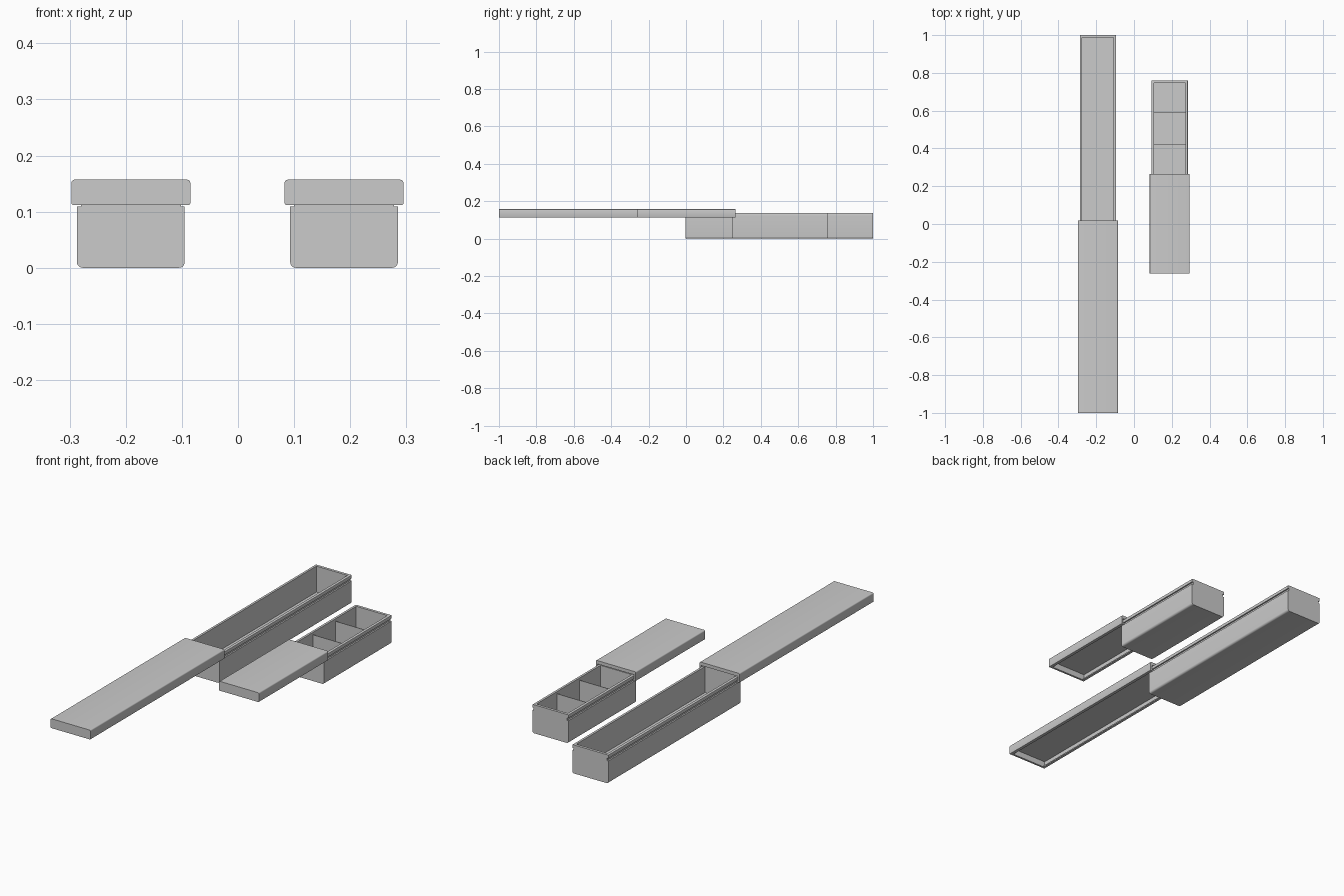
import bpy, bmesh, math

if "Cube" in bpy.data.objects:
    bpy.data.objects.remove(bpy.data.objects["Cube"])


def arc(cx, cz, r, a0, a1, n=5):
    """Points of a rounded profile corner, angles in degrees."""
    return [(cx + r * math.cos(math.radians(a0 + (a1 - a0) * i / n)),
             cz + r * math.sin(math.radians(a0 + (a1 - a0) * i / n))) for i in range(n + 1)]


def mirrored(half):
    """Close a right-hand half profile by mirroring it across x = 0."""
    return half + [(-x, z) for x, z in reversed(half)]


def extrude(bm, profile, cx, y0, y1):
    front = bm.faces.new([bm.verts.new((cx + x, y0, z)) for x, z in profile])
    res = bmesh.ops.extrude_face_region(bm, geom=[front], use_keep_orig=True)
    verts = [v for v in res["geom"] if isinstance(v, bmesh.types.BMVert)]
    bmesh.ops.translate(bm, verts=verts, vec=(0, y1 - y0, 0))


def make(name, parts):
    bm = bmesh.new()
    for profile, cx, y0, y1 in parts:
        extrude(bm, profile, cx, y0, y1)
    bmesh.ops.recalc_face_normals(bm, faces=bm.faces)
    me = bpy.data.meshes.new(name)
    bm.to_mesh(me)
    bm.free()
    ob = bpy.data.objects.new(name, me)
    bpy.context.collection.objects.link(ob)
    bpy.ops.object.select_all(action='DESELECT')
    ob.select_set(True)
    bpy.context.view_layer.objects.active = ob
    bpy.ops.object.shade_smooth_by_angle(angle=math.radians(30))
    return ob


W, H, T = 0.096, 0.137, 0.013      # tray half width, height, wall
FLOOR = 0.012
IN = W - T

# tray channel with a sliding groove along each long side
tray = mirrored(arc(W - 0.01, 0.01, 0.01, -90, 0) + [
    (W, 0.109), (W - 0.007, 0.109), (W - 0.007, 0.121), (W, 0.121)]
    + arc(W - 0.003, H - 0.003, 0.003, 0, 90, 2) + [(IN, H), (IN, FLOOR)])
tray_end = mirrored([(IN, FLOOR), (IN, H)])
divider = mirrored([(IN, FLOOR), (IN, 0.126)])

# lid channel with lips that run in the grooves
LW, LT, LB, CEIL = 0.106, 0.157, 0.112, 0.141
lid = mirrored([(0.091, LB)] + arc(LW - 0.003, LB + 0.003, 0.003, -90, 0, 2)
               + arc(LW - 0.006, LT - 0.006, 0.006, 0, 90))
lip = [(0.098, CEIL), (0.098, 0.118), (0.091, 0.118)]
half = lid[:len(lid) // 2]
lid = half + [(-x, z) for x, z in reversed(half)] + [(-x, z) for x, z in reversed(lip)] + lip
lid_end = mirrored([(0.091, LB), (0.091, 0.118), (0.098, 0.118), (0.098, CEIL)])

for label, cx, y0, y1, l0, l1, cells in (
        ("long", -0.191, -0.004, 1.0, -1.0, 0.018, 1),
        ("short", 0.189, 0.248, 0.76, -0.263, 0.264, 3)):
    make(label + "_tray", [(tray, cx, y0, y1),
                           (tray_end, cx, y0, y0 + T),
                           (tray_end, cx, y1 - T, y1)])
    make(label + "_sliding_lid", [(lid, cx, l0, l1), (lid_end, cx, l0, l0 + 0.01)])
    # thin compartment walls
    for i in range(1, cells):
        y = y0 + (y1 - y0) * i / cells
        make(f"{label}_divider_{i}", [(divider, cx, y - 0.0015, y + 0.0015)])
